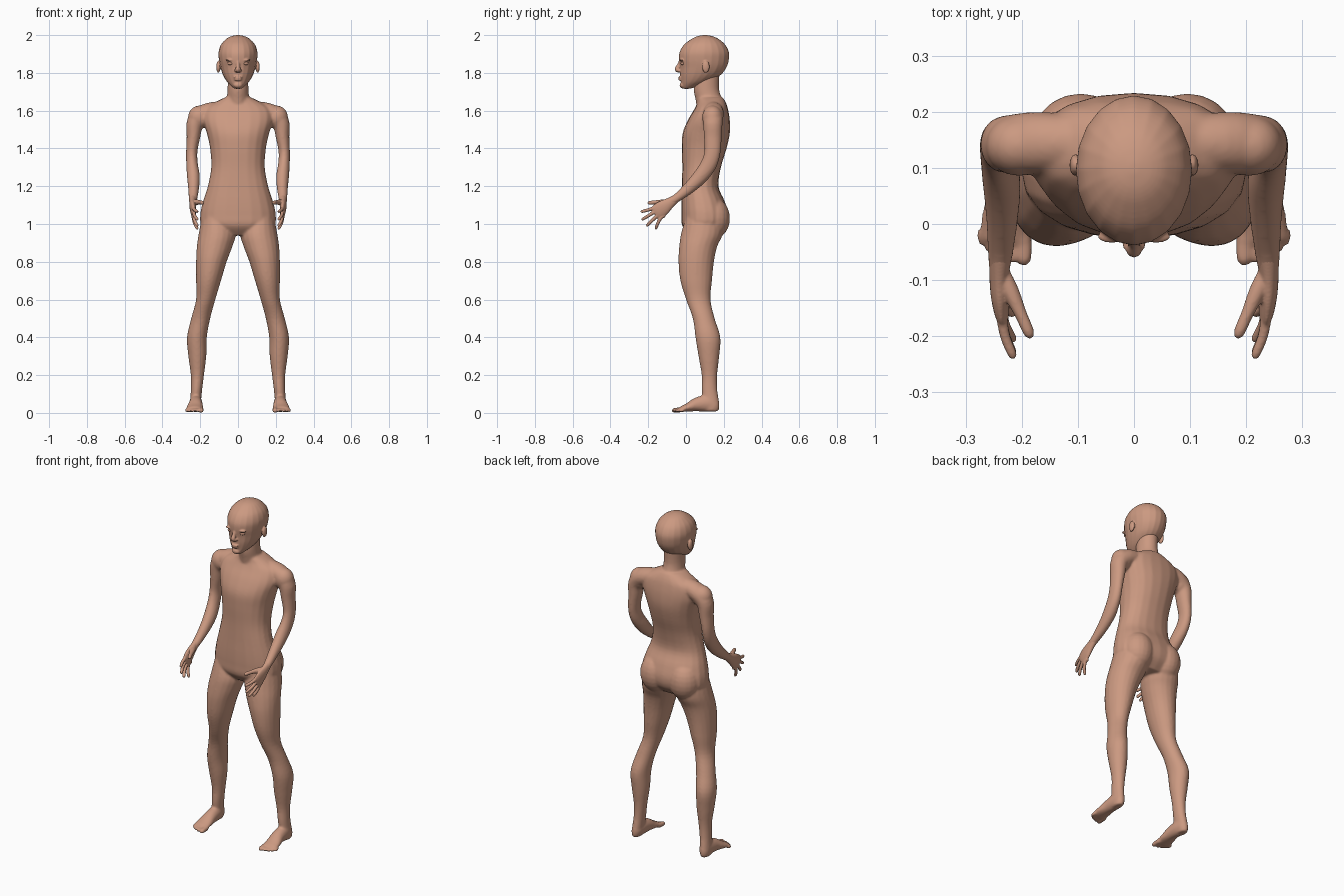
import bpy, bmesh, math
from mathutils import Vector

skin = bpy.data.materials.new("warm skin")
skin.diffuse_color = (0.60, 0.32, 0.22, 1)
N = 20


def finish(name, bm):
    bmesh.ops.recalc_face_normals(bm, faces=bm.faces)
    for f in bm.faces:
        f.smooth = True
    me = bpy.data.meshes.new(name)
    bm.to_mesh(me)
    bm.free()
    me.materials.append(skin)
    ob = bpy.data.objects.new(name, me)
    bpy.context.collection.objects.link(ob)
    return ob


def spline(rows, steps=4):
    """Catmull-Rom through rows of numbers."""
    out = []
    for i in range(len(rows) - 1):
        p = [rows[max(0, min(len(rows) - 1, i + k))] for k in (-1, 0, 1, 2)]
        for s in range(steps):
            t = s / steps
            out.append([0.5 * (2 * b + (c - a) * t + (2 * a - 5 * b + 4 * c - d) * t * t
                               + (3 * b - a - 3 * c + d) * t ** 3) for a, b, c, d in zip(*p)])
    return out + [list(rows[-1])]


def skin_rings(bm, rings):
    loops = [[bm.verts.new(p) for p in r] for r in rings]
    for a, b in zip(loops, loops[1:]):
        for i in range(N):
            j = (i + 1) % N
            bm.faces.new((a[i], a[j], b[j], b[i]))
    bm.faces.new(loops[0][::-1])
    bm.faces.new(loops[-1])


def stack(bm, rows, side=1, power=1.0):
    """Horizontal ellipses from rows of z, x0, x1, y0, y1."""
    rings = []
    for z, x0, x1, y0, y1 in spline(rows):
        ring = []
        for i in range(N):
            a = 2 * math.pi * i / N
            c, s = math.cos(a), math.sin(a)
            c, s = (math.copysign(abs(v) ** power, v) for v in (c, s))
            ring.append((side * ((x0 + x1) / 2 + c * (x1 - x0) / 2), (y0 + y1) / 2 + s * (y1 - y0) / 2, z))
        rings.append(ring)
    skin_rings(bm, rings)


def tube(bm, rows, side=1):
    """Tube along a path from rows of x, y, z, side radius, other radius."""
    pts = spline(rows)
    rings = []
    for k, (x, y, z, ra, rb) in enumerate(pts):
        t = Vector(pts[min(k + 1, len(pts) - 1)][:3]) - Vector(pts[max(k - 1, 0)][:3])
        t.normalize()
        u = Vector((1, 0, 0))
        u = (u - t * u.dot(t)).normalized()
        v = t.cross(u)
        ring = []
        for i in range(N):
            a = 2 * math.pi * i / N
            p = Vector((x, y, z)) + u * ra * math.cos(a) + v * rb * math.sin(a)
            ring.append((side * p.x, p.y, p.z))
        rings.append(ring)
    skin_rings(bm, rings)


def ball(bm, c, r):
    g = bmesh.ops.create_uvsphere(bm, u_segments=20, v_segments=12, radius=1)
    for v in g["verts"]:
        v.co = Vector([c[i] + v.co[i] * r[i] for i in range(3)])


def fuse(ob, voxel, rounds):
    """Blend overlapping parts into one smooth surface."""
    m = ob.modifiers.new("fuse", 'REMESH')
    m.mode = 'VOXEL'
    m.voxel_size = voxel
    m.use_smooth_shade = True
    s = ob.modifiers.new("soften", 'SMOOTH')
    s.factor = 0.5
    s.iterations = rounds


# Body: trunk and neck
bm = bmesh.new()
trunk = [(0.94, -0.10, 0.10, 0.02, 0.17), (0.99, -0.19, 0.19, -0.02, 0.215),
         (1.05, -0.2, 0.2, -0.025, 0.225), (1.12, -0.185, 0.185, -0.025, 0.205),
         (1.20, -0.16, 0.16, -0.022, 0.172), (1.30, -0.142, 0.142, -0.02, 0.185),
         (1.40, -0.148, 0.148, -0.022, 0.215), (1.48, -0.165, 0.165, -0.018, 0.232),
         (1.55, -0.185, 0.185, 0.01, 0.232), (1.61, -0.175, 0.175, 0.045, 0.222),
         (1.645, -0.12, 0.12, 0.06, 0.21), (1.67, -0.07, 0.07, 0.06, 0.195)]
stack(bm, trunk, power=0.88)
stack(bm, [(1.60, -0.07, 0.07, 0.06, 0.2), (1.66, -0.06, 0.06, 0.05, 0.19),
           (1.72, -0.055, 0.055, 0.04, 0.175), (1.82, -0.055, 0.055, 0.05, 0.18)])

for side in (1, -1):
    # Hip and seat fullness
    ball(bm, (side * 0.095, 0.145, 1.03), (0.09, 0.088, 0.11))
    # Leg
    stack(bm, [(1.04, 0.04, 0.19, 0.0, 0.19), (0.95, 0.012, 0.208, -0.026, 0.195),
               (0.88, 0.03, 0.218, -0.036, 0.165), (0.80, 0.06, 0.222, -0.04, 0.148),
               (0.70, 0.09, 0.222, -0.03, 0.138), (0.60, 0.12, 0.222, 0.0, 0.13),
               (0.50, 0.147, 0.248, 0.036, 0.152), (0.40, 0.165, 0.27, 0.05, 0.182),
               (0.30, 0.168, 0.263, 0.066, 0.176), (0.20, 0.18, 0.25, 0.083, 0.165),
               (0.12, 0.19, 0.25, 0.083, 0.166), (0.04, 0.198, 0.255, 0.09, 0.178),
               (0.008, 0.205, 0.25, 0.1, 0.17)], side)
    # Foot
    tube(bm, [(0.226, 0.16, 0.035, 0.025, 0.03), (0.224, 0.12, 0.05, 0.033, 0.045),
              (0.224, 0.06, 0.045, 0.037, 0.038), (0.228, 0.01, 0.029, 0.044, 0.023),
              (0.23, -0.03, 0.019, 0.045, 0.014)], side)
    # Toes
    for x, y, r in ((0.196, -0.066, 0.015), (0.221, -0.063, 0.010), (0.241, -0.054, 0.010),
                    (0.258, -0.043, 0.010), (0.272, -0.028, 0.010)):
        tube(bm, [(x, -0.015, 0.018, r, r), (x, y + 0.012, 0.014, r, r * 0.9),
                  (x, y, 0.012, r * 0.9, r * 0.8), (x, y - 0.01, 0.011, r * 0.4, r * 0.4)], side)
    # Shoulder and arm
    ball(bm, (side * 0.205, 0.14, 1.565), (0.06, 0.055, 0.062))
    tube(bm, [(0.10, 0.145, 1.60, 0.05, 0.05), (0.175, 0.145, 1.585, 0.05, 0.055),
              (0.225, 0.142, 1.54, 0.046, 0.052), (0.236, 0.142, 1.46, 0.036, 0.047),
              (0.245, 0.140, 1.38, 0.03, 0.043), (0.243, 0.120, 1.315, 0.031, 0.043),
              (0.236, 0.075, 1.25, 0.034, 0.04), (0.235, 0.015, 1.19, 0.029, 0.032),
              (0.238, -0.05, 1.137, 0.023, 0.023), (0.24, -0.085, 1.115, 0.018, 0.024)], side)
ob = finish("body", bm)
fuse(ob, 0.006, 8)

# Hands: palm, four fingers, thumb
for side, word in ((1, "left"), (-1, "right")):
    bm = bmesh.new()
    tube(bm, [(0.238, -0.05, 1.137, 0.020, 0.021), (0.24, -0.085, 1.112, 0.018, 0.029),
              (0.239, -0.12, 1.087, 0.017, 0.040), (0.236, -0.15, 1.065, 0.014, 0.042),
              (0.233, -0.165, 1.055, 0.010, 0.036)], side)
    for y0, z0, y1, z1 in ((-0.160, 1.088, -0.238, 1.062), (-0.160, 1.068, -0.234, 1.022),
                           (-0.148, 1.048, -0.210, 0.990), (-0.132, 1.035, -0.165, 0.975)):
        tube(bm, [(0.235, y0 + 0.02, z0 + 0.01, 0.010, 0.010), (0.236, y0, z0, 0.010, 0.010),
                  (0.230, (y0 + y1) / 2, (z0 + z1) / 2, 0.009, 0.009),
                  (0.217, y1 + 0.006, z1 + 0.004, 0.008, 0.008), (0.214, y1, z1, 0.003, 0.003)], side)
    tube(bm, [(0.236, -0.085, 1.115, 0.014, 0.015), (0.220, -0.120, 1.115, 0.015, 0.015),
              (0.202, -0.160, 1.115, 0.011, 0.011), (0.188, -0.192, 1.112, 0.010, 0.010),
              (0.183, -0.203, 1.110, 0.004, 0.004)], side)
    fuse(finish(word + "_hand", bm), 0.003, 5)

# Head with brow, nose, lips and ears
bm = bmesh.new()
stack(bm, [(1.716, -0.018, 0.018, -0.018, 0.02), (1.73, -0.036, 0.036, -0.026, 0.07),
           (1.755, -0.06, 0.06, -0.028, 0.13), (1.79, -0.08, 0.08, -0.032, 0.185),
           (1.83, -0.093, 0.093, -0.033, 0.215), (1.87, -0.101, 0.101, -0.038, 0.227),
           (1.91, -0.103, 0.103, -0.034, 0.227), (1.95, -0.09, 0.09, -0.01, 0.207),
           (1.98, -0.062, 0.062, 0.03, 0.172), (1.994, -0.036, 0.036, 0.06, 0.14),
           (2.0, -0.008, 0.008, 0.09, 0.11)])
tube(bm, [(0, -0.028, 1.862, 0.009, 0.01), (0, -0.037, 1.84, 0.010, 0.011),
          (0, -0.047, 1.818, 0.014, 0.013), (0, -0.036, 1.806, 0.012, 0.006)])
ball(bm, (0, -0.031, 1.776), (0.024, 0.011, 0.006))
ball(bm, (0, -0.029, 1.765), (0.021, 0.012, 0.007))
ball(bm, (0, -0.018, 1.735), (0.024, 0.016, 0.016))
for side in (1, -1):
    ball(bm, (side * 0.012, -0.037, 1.812), (0.009, 0.011, 0.007))
    ball(bm, (side * 0.04, -0.022, 1.868), (0.026, 0.012, 0.007))
    ball(bm, (side * 0.104, 0.105, 1.832), (0.011, 0.020, 0.032))
fuse(finish("head", bm), 0.0035, 5)

# Eyes
for side, word in ((1, "left"), (-1, "right")):
    bm = bmesh.new()
    ball(bm, (side * 0.038, -0.015, 1.85), (0.018, 0.014, 0.009))
    finish(word + "_eye", bm)
